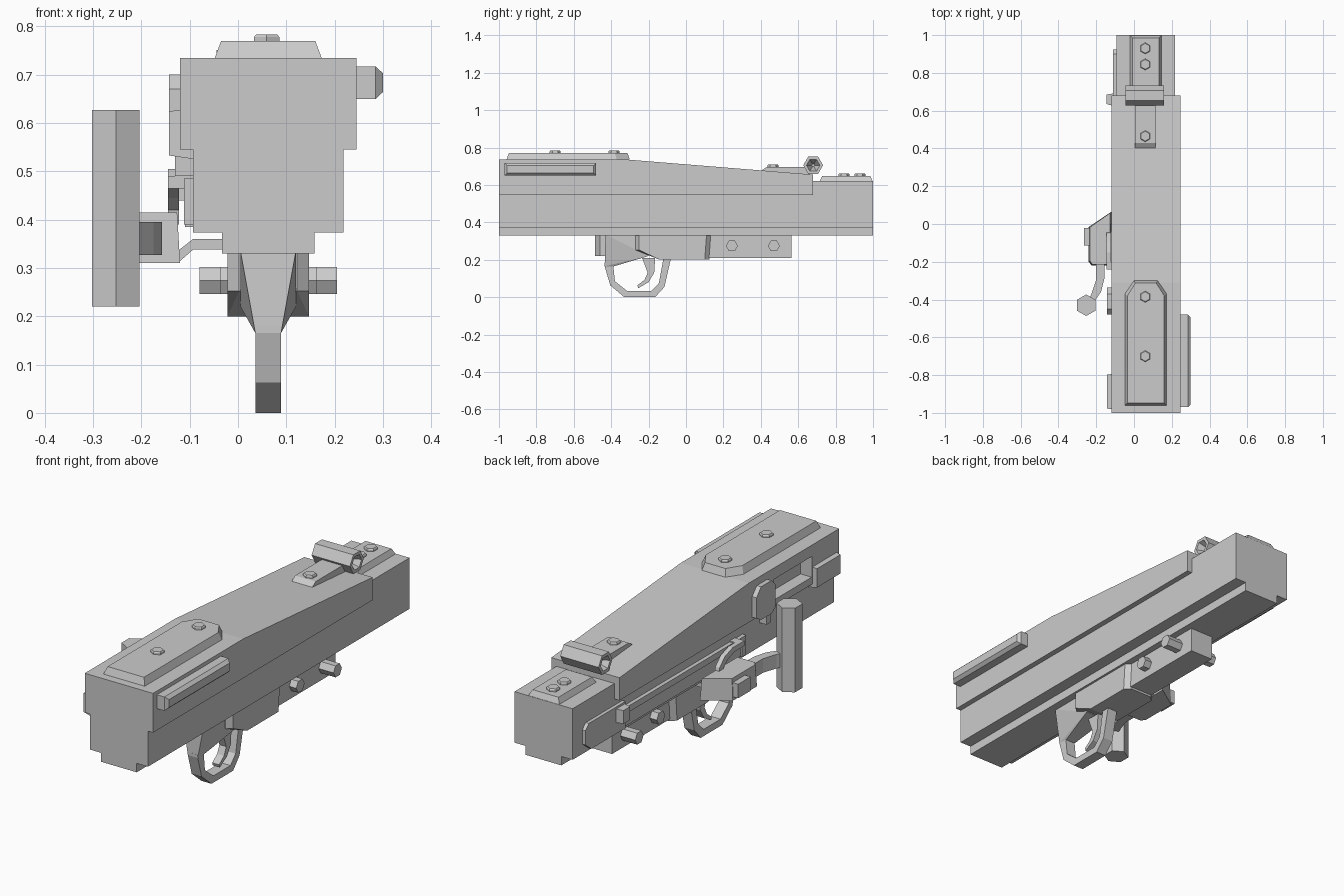
import bpy, bmesh, math
from mathutils import Vector

if "Cube" in bpy.data.objects:
    bpy.data.objects.remove(bpy.data.objects["Cube"])

CX = 0.0625  # centre line of the body


def finish(name, bm):
    bmesh.ops.recalc_face_normals(bm, faces=bm.faces)
    me = bpy.data.meshes.new(name)
    bm.to_mesh(me)
    bm.free()
    ob = bpy.data.objects.new(name, me)
    bpy.context.collection.objects.link(ob)
    return ob


def place(axis, p, q, t):
    return {'x': (t, p, q), 'y': (p, t, q), 'z': (p, q, t)}[axis]


def prism(name, axis, pts, a, b, inset=0.0):
    """Extrude a profile from a to b; inset shrinks the outline at b."""
    bm = bmesh.new()
    lo = [min(p[i] for p in pts) for i in (0, 1)]
    hi = [max(p[i] for p in pts) for i in (0, 1)]
    c = [(lo[i] + hi[i]) / 2 for i in (0, 1)]
    k = [1 - 2 * inset / (hi[i] - lo[i]) for i in (0, 1)]
    v0 = [bm.verts.new(place(axis, p, q, a)) for p, q in pts]
    v1 = [bm.verts.new(place(axis, c[0] + (p - c[0]) * k[0], c[1] + (q - c[1]) * k[1], b)) for p, q in pts]
    bm.faces.new(v0)
    bm.faces.new(v1)
    n = len(pts)
    for i in range(n):
        j = (i + 1) % n
        bm.faces.new((v0[i], v0[j], v1[j], v1[i]))
    return finish(name, bm)


def rect(a0, a1, b0, b1):
    return [(a0, b0), (a1, b0), (a1, b1), (a0, b1)]


def box(name, x0, x1, y0, y1, z0, z1):
    return prism(name, 'z', rect(x0, x1, y0, y1), z0, z1)


def hull(name, pts):
    bm = bmesh.new()
    for p in pts:
        bm.verts.new(p)
    bmesh.ops.convex_hull(bm, input=bm.verts)
    bmesh.ops.dissolve_limit(bm, angle_limit=0.01, verts=bm.verts, edges=bm.edges)
    return finish(name, bm)


def hexbar(name, axis, c, rings, start=0):
    """Six-sided turned part from (position, radius) rings, capped at both ends."""
    bm = bmesh.new()
    rows = []
    for t, r in rings:
        ang = [math.radians(start + 60 * i) for i in range(6)]
        rows.append([bm.verts.new(place(axis, c[0] + r * math.cos(w), c[1] + r * math.sin(w), t)) for w in ang])
    for r0, r1 in zip(rows, rows[1:]):
        for i in range(6):
            j = (i + 1) % 6
            bm.faces.new((r0[i], r0[j], r1[j], r1[i]))
    bm.faces.new(rows[0])
    bm.faces.new(rows[-1])
    return finish(name, bm)


# Main body: wide upper housing, narrower lower housing, bottom rib
upper = prism('upper_housing', 'x', [(-1, .545), (-1, .735), (-.31, .735), (.68, .655), (.68, .545)], -.12, .245)
prism('lower_housing', 'x', [(-1, .373), (1, .373), (1, .62), (.68, .62), (.68, .545), (-1, .545)], -.093, .218)
box('bottom_rib', -.033, .158, -1, 1, .33, .373)

# Port recessed into the left side
cutter = box('port_cutter', -.2, -.06, -.79, -.5, .58, .68)
cutter.hide_render = True
cutter.hide_set(True)
mod = upper.modifiers.new('port', 'BOOLEAN')
mod.object = cutter
mod.operation = 'DIFFERENCE'
mod.solver = 'EXACT'

# Top plates and bolts
prism('front_top_plate', 'z', [(-.048, -.96), (.173, -.96), (.173, -.37), (.125, -.3), (0, -.3), (-.048, -.37)],
      .735, .77, .013)
prism('rear_top_plate', 'z', rect(-.02, .145, .715, .998), .62, .647, .013)
prism('sight_base', 'x', [(.4, .675), (.43, .695), (.66, .695), (.66, .65)], .005, .115)
for i, (y, z) in enumerate([(-.7, .77), (-.385, .77), (.465, .695), (.845, .647), (.93, .647)]):
    hexbar(f'top_bolt_{i}', 'z', (CX - .003, y), [(z - .01, .03), (z + .008, .03), (z + .013, .026)], 30)

# Hollow-ended sight tube
hexbar('sight_tube', 'x', (.68, .705),
       [(.015, .008), (-.045, .036), (-.045, .053), (.16, .053), (.16, .036), (.10, .008)])

# Right side rail
box('side_rail_base', .24, .285, -.97, -.48, .65, .717)
prism('side_rail_cap', 'x', rect(-.97, -.48, .65, .717), .285, .30, .014)

# Left side: latch, front plate, long rail
prism('latch', 'x', [(-.335, .56), (-.335, .66), (-.37, .70), (-.45, .70), (-.48, .67), (-.48, .56),
                     (-.45, .54), (-.37, .54)], -.11, -.143)
box('latch_tab', -.13, -.09, -.46, -.43, .49, .56)
prism('left_front_plate', 'x', rect(-.985, -.79, .525, .632), -.09, -.143, .008)
box('slide_rail', -.104, -.09, -.3, .7, .39, .48)
box('slide_rail_strip', -.112, -.09, -.3, .64, .455, .485)
box('slide_rail_stop', -.112, -.09, -.3, -.27, .39, .485)
prism('slide_rear_plate', 'x', [(.62, .385), (.88, .385), (.925, .42), (.925, .49), (.9, .515), (.62, .515)],
      -.09, -.110)
hull('slide_button', [(x, y, z) for z in (.44, .505) for x, y in
                      [(-.09, .62), (-.145, .635), (-.145, .685), (-.09, .695)]])

# Charging handle: carrier block, arm, grip, hook and bracket
prism('carrier_block', 'z', [(-.12, .065), (-.24, -.015), (-.24, -.20), (-.225, -.22), (-.12, -.22)], .31, .415, .006)
box('carrier_lug', -.265, -.23, -.115, -.02, .327, .395)
prism('handle_arm', 'z', [(-.202, -.2), (-.157, -.2), (-.157, -.29), (-.175, -.36), (-.21, -.41), (-.25, -.42),
                          (-.225, -.37), (-.202, -.30)], .327, .395)
hexbar('handle_grip', 'z', (-.253, -.43), [(.22, .057), (.627, .057)], 30)
prism('carrier_hook', 'x', [(-.04, .39), (-.05, .43), (-.09, .47), (-.15, .49), (-.24, .49), (-.24, .465),
                            (-.16, .465), (-.11, .445), (-.08, .42), (-.075, .39)], -.145, -.122)
prism('hook_foot', 'z', rect(-.145, -.09, -.24, -.2), .465, .49)
prism('carrier_bracket', 'y', [(-.125, .31), (-.093, .338), (-.02, .338), (-.02, .36), (-.093, .36), (-.125, .335)],
      -.2, 0)

# Trigger housing
box('rear_trigger_housing', 0, .125, .05, .565, .21, .335)
hull('front_trigger_housing',
     [(CX + s * w, y, z) for s in (-1, 1) for w, y, z in
      [(.0845, -.25, .335), (.0845, -.25, .252), (.0845, -.14, .2), (.0845, .1, .2), (.0845, .11, .335),
       (.06, -.27, .335), (.06, -.27, .252), (.06, .125, .2), (.06, .135, .335)]])
hull('guard_neck',
     [(CX + s * w, y, z) for s in (-1, 1) for w, y, z in
      [(.0575, -.43, .335), (.0575, -.2, .335), (.0575, -.2, .22), (.0265, -.435, .165),
       (.0265, -.385, .165), (.0265, -.28, .2)]])

# Trigger guard loop and trigger
prism('trigger_guard', 'x',
      [(-.435, .18), (-.435, .165), (-.405, .063), (-.33, 0), (-.165, 0), (-.115, .055), (-.08, .21),
       (-.12, .21), (-.145, .075), (-.185, .033), (-.315, .033), (-.38, .085), (-.39, .18)], .036, .089)
prism('trigger', 'x',
      [(-.165, .21), (-.17, .13), (-.2, .08), (-.255, .048), (-.26, .063), (-.222, .092), (-.205, .13), (-.235, .21)],
      .044, .081)

# Cross pins
hexbar('front_pin', 'x', (.245, .274), [(CX - .10, .032), (CX + .10, .032)])
hexbar('rear_pin', 'x', (.47, .274), [(CX - .142, .032), (CX + .142, .032)])
